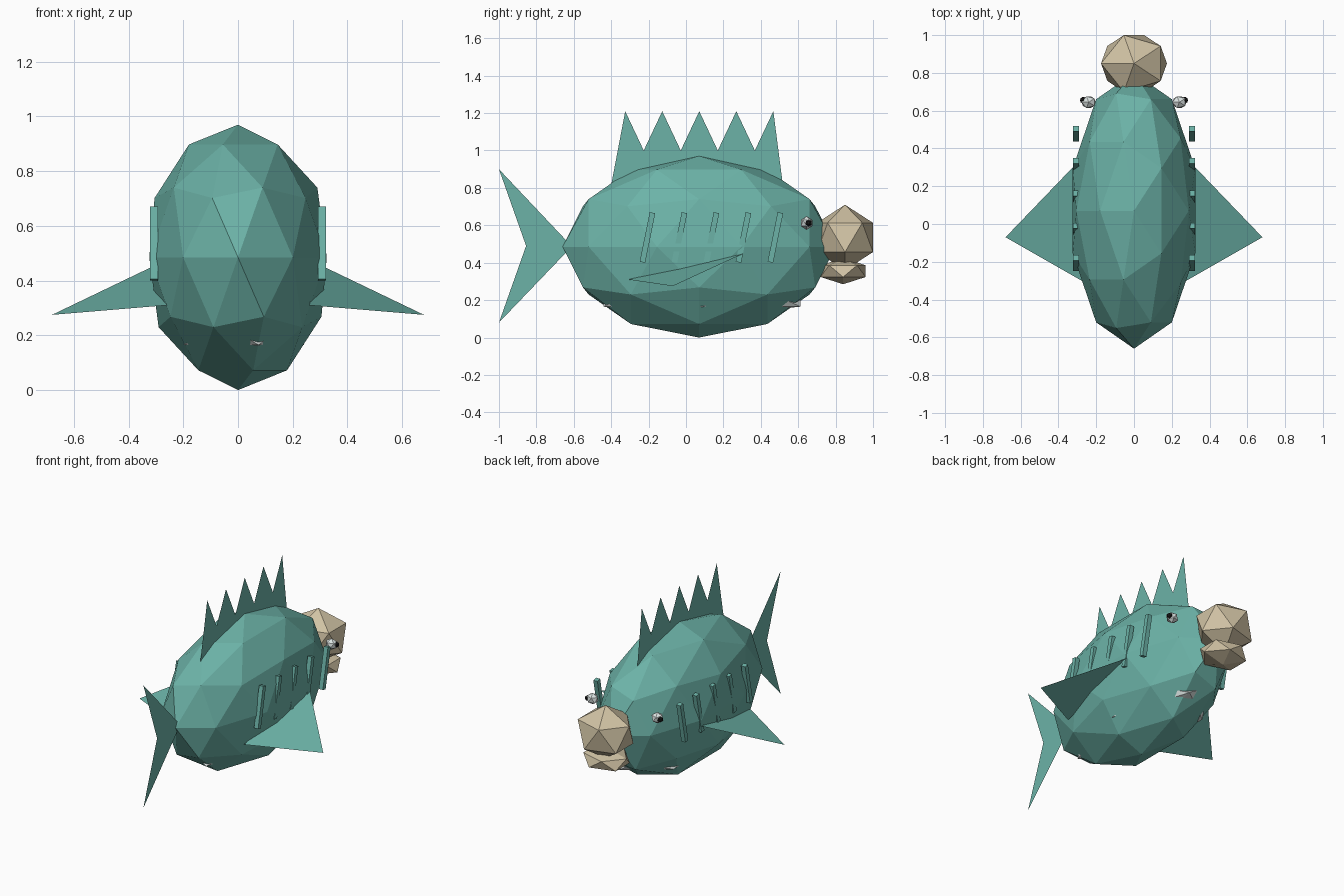
import bpy
import math

if "Cube" in bpy.data.objects:
    bpy.data.objects.remove(bpy.data.objects["Cube"])


def material(name, rgb):
    m = bpy.data.materials.new(name)
    m.diffuse_color = (*rgb, 1)
    m.use_nodes = True
    m.node_tree.nodes["Principled BSDF"].inputs["Base Color"].default_value = m.diffuse_color
    return m


TEAL = material("teal", (0.15, 0.45, 0.39))
SAND = material("sand", (0.63, 0.54, 0.37))
PALE = material("pale", (0.72, 0.78, 0.77))
BLACK = material("black", (0.01, 0.01, 0.01))


def ico(name, centre, radii, mat, subdivisions=1):
    bpy.ops.mesh.primitive_ico_sphere_add(
        subdivisions=subdivisions, radius=1, location=centre, rotation=(0, 0, math.pi))
    ob = bpy.context.object
    ob.name = name
    ob.scale = radii
    ob.data.materials.append(mat)
    return ob


def sheet(name, points, mat):
    me = bpy.data.meshes.new(name)
    me.from_pydata(points, [], [range(len(points))])
    me.materials.append(mat)
    ob = bpy.data.objects.new(name, me)
    bpy.context.collection.objects.link(ob)
    return ob


# Body, with a flat pale belly whose corners poke through the flanks
ico("body", (0, 0.07, 0.485), (0.341, 0.73, 0.485), TEAL, 2)
ico("belly", (0, 0.085, 0.21), (0.27, 0.62, 0.1), PALE)

# Lips
ico("upper_lip", (0, 0.85, 0.535), (0.195, 0.176, 0.175), SAND)
ico("lower_lip", (0, 0.84, 0.355), (0.165, 0.142, 0.07), SAND)

# Zigzag dorsal fin
profile = [(-0.405, 0.79)]
for i in range(5):
    y = -0.325 + i * 0.198
    profile.append((y, 1.21))
    if i < 4:
        profile.append((y + 0.099, 1.0))
profile.append((0.52, 0.8))
sheet("dorsal_fin", [(0, y, z) for y, z in profile], TEAL)

# Forked tail
sheet("tail_fin", [(0, -1, 0.9), (0, -0.855, 0.49), (0, -1, 0.08), (0, -0.61, 0.487)], TEAL)

# Mirrored parts
for side, s in (("right", 1), ("left", -1)):
    sheet(side + "_pectoral_fin",
          [(s * 0.305, 0.32, 0.455), (s * 0.68, -0.07, 0.275), (s * 0.26, -0.31, 0.31)], TEAL)
    ico(side + "_eye", (s * 0.24, 0.645, 0.612), (0.042, 0.036, 0.037), PALE)
    ico(side + "_pupil", (s * 0.268, 0.655, 0.612), (0.02, 0.02, 0.02), BLACK)
    # Slanted flank stripes, the middle ones mostly sunk into the body
    for i in range(5):
        bpy.ops.mesh.primitive_cube_add(
            size=1, location=(s * 0.307, -0.206 + i * 0.171, 0.535), rotation=(-0.2, 0, 0))
        stripe = bpy.context.object
        stripe.name = f"{side}_stripe_{i + 1}"
        stripe.scale = (0.03, 0.03, 0.27)
        stripe.data.materials.append(TEAL)
